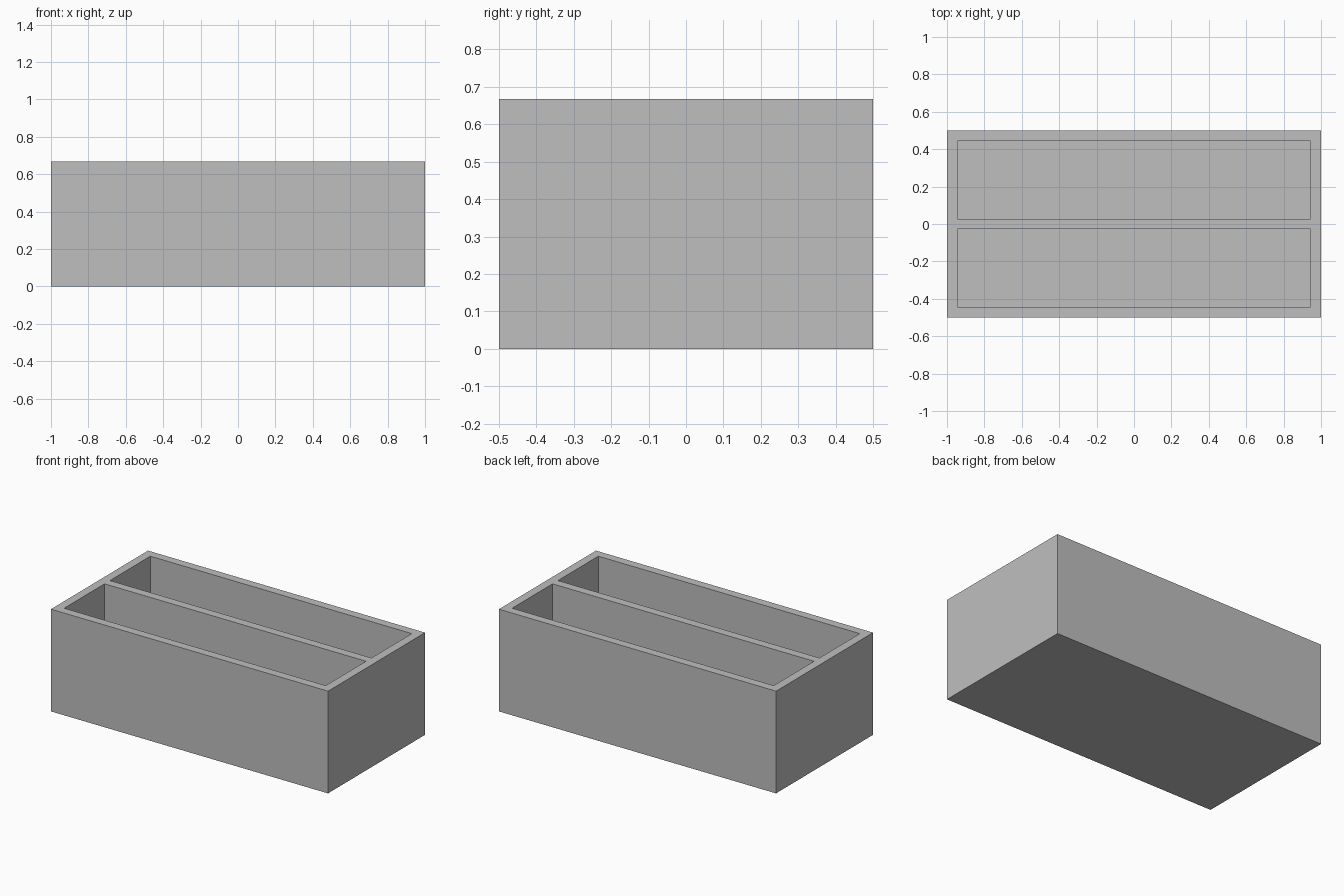
import bpy
import bmesh
from mathutils import Matrix, Vector

default = bpy.data.objects.get("Cube")
if default:
    bpy.data.objects.remove(default, do_unlink=True)

LENGTH, DEPTH, HEIGHT = 2.0, 1.0, 0.667
WALL = 0.056
FLOOR = 0.056

# Plain grey material
grey = bpy.data.materials.new("plain_grey")
grey.use_nodes = True
colour = (0.52, 0.52, 0.52, 1.0)
grey.diffuse_color = colour
grey.node_tree.nodes["Principled BSDF"].inputs["Base Color"].default_value = colour

# Solid block standing on the ground
bm = bmesh.new()
bmesh.ops.create_cube(bm, size=1.0, matrix=Matrix.Translation((0, 0, HEIGHT / 2))
                      @ Matrix.Diagonal((LENGTH, DEPTH, HEIGHT, 1)))


def cut(axis, offset):
    """Slice the block with a plane across one axis."""
    normal = Vector((0, 0, 0))
    normal[axis] = 1
    bmesh.ops.bisect_plane(bm, geom=bm.verts[:] + bm.edges[:] + bm.faces[:],
                           plane_co=normal * offset, plane_no=normal)


# Wall and divider outlines
for side in (-1, 1):
    cut(0, side * (LENGTH / 2 - WALL))
    cut(1, side * (DEPTH / 2 - WALL))
    cut(1, side * WALL / 2)

# Sink the two long compartments
bm.normal_update()
openings = []
for face in bm.faces:
    c = face.calc_center_median()
    if (face.normal.z > 0.9 and abs(c.x) < LENGTH / 2 - WALL
            and WALL / 2 < abs(c.y) < DEPTH / 2 - WALL):
        openings.append(face)
for face in openings:
    floor = bmesh.ops.extrude_discrete_faces(bm, faces=[face])["faces"][0]
    bmesh.ops.translate(bm, verts=floor.verts, vec=(0, 0, FLOOR - HEIGHT))
bmesh.ops.remove_doubles(bm, verts=bm.verts[:], dist=0.0001)
bmesh.ops.recalc_face_normals(bm, faces=bm.faces[:])

mesh = bpy.data.meshes.new("divided_box")
bm.to_mesh(mesh)
bm.free()
mesh.materials.append(grey)
box = bpy.data.objects.new("divided_box", mesh)
bpy.context.collection.objects.link(box)
